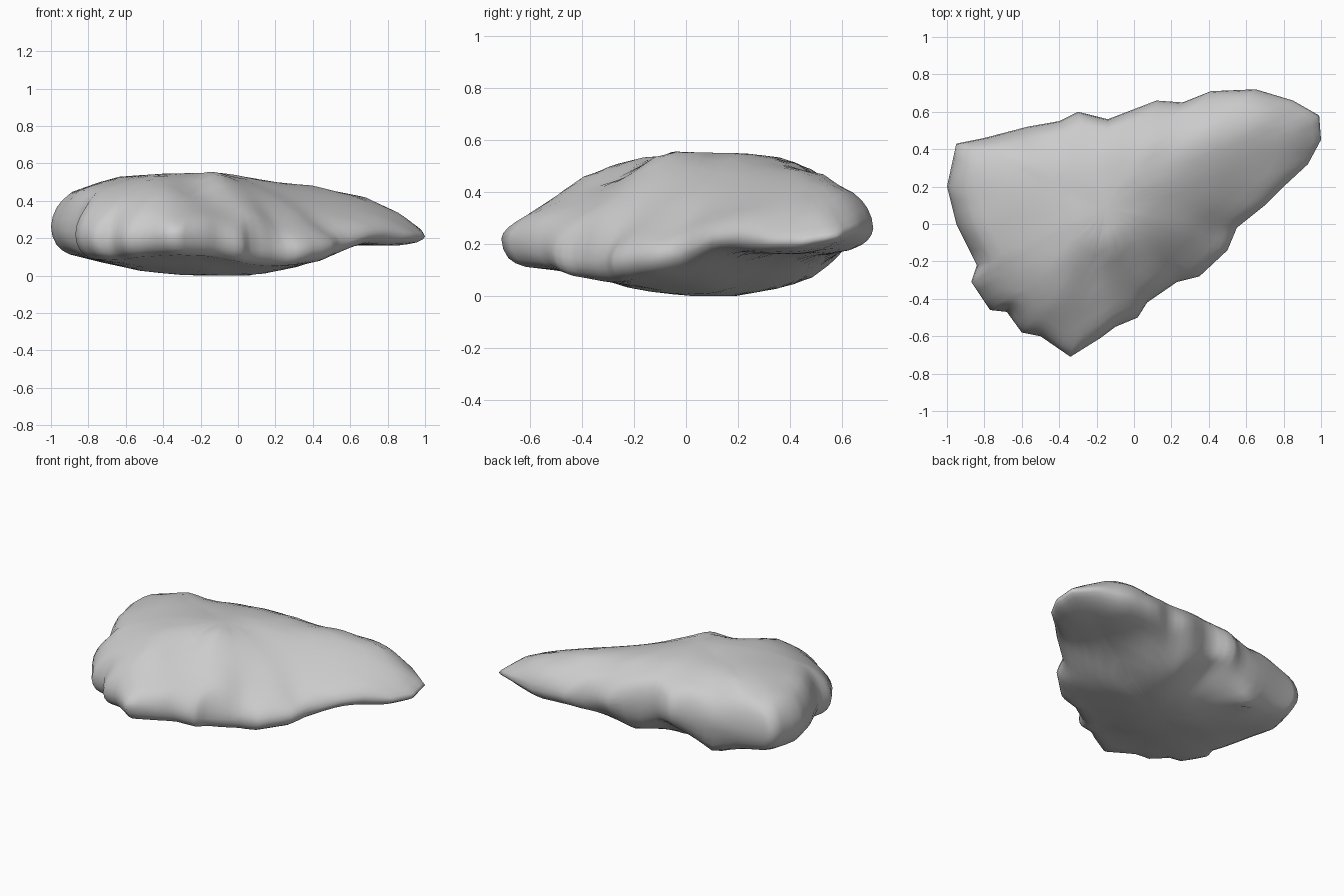
import bpy, bmesh
from mathutils import Vector, noise

if "Cube" in bpy.data.objects:
    bpy.data.objects.remove(bpy.data.objects["Cube"])

# Rim of the boulder: plan outline with the height of its widest line
RIM = [(1, .45, .21), (.99, .58, .23), (.85, .66, .26), (.65, .72, .26), (.41, .71, .27),
       (.26, .65, .28), (.12, .66, .29), (-.14, .56, .32), (-.3, .60, .31), (-.4, .55, .29),
       (-.57, .52, .28), (-.8, .46, .27), (-.95, .43, .27), (-1, .2, .26), (-.95, 0, .25),
       (-.84, -.22, .22), (-.87, -.31, .22), (-.77, -.46, .2), (-.68, -.47, .2), (-.6, -.58, .2),
       (-.5, -.6, .21), (-.34, -.71, .22), (-.18, -.61, .2), (-.1, -.55, .19), (.02, -.5, .16),
       (.07, -.42, .14), (.23, -.31, .13), (.35, -.28, .13), (.5, -.14, .15), (.55, -.02, .17),
       (.7, .1, .22), (.8, .2, .23), (.93, .32, .21)]

# Sampled heights on the upper and lower faces
TOP = [(-.9, .3, .44), (-.9, 0, .42), (-.6, .36, .515), (-.6, 0, .52), (-.75, -.2, .44),
       (-.4, -.2, .525), (-.65, -.42, .37), (-.4, -.4, .455), (-.33, -.6, .32), (-.12, -.1, .54),
       (-.22, -.25, .45), (-.1, -.4, .35), (.1, -.3, .33), (.05, .03, .50), (-.15, .38, .53),
       (-.3, .15, .535), (.12, .2, .505), (.12, .45, .50), (.12, .58, .42), (.3, -.05, .35),
       (.46, -.04, .25), (.35, .2, .43), (.4, .5, .475), (.65, .25, .35), (.68, .56, .415),
       (.87, .48, .33), (.5, .66, .38), (-.4, .5, .44)]
BOTTOM = [(-.1, 0, 0), (.05, .12, 0), (-.5, .1, .025), (-.5, .36, .05), (-.82, .1, .1),
          (-.7, -.3, .075), (-.5, -.42, .09), (-.35, -.58, .105), (-.2, -.4, .09),
          (-.2, -.22, .035), (.15, -.22, .05), (.3, .1, .045), (.2, .4, .055), (.41, .3, .12),
          (.6, .2, .16), (.8, .42, .16), (.65, .6, .17), (-.2, .5, .19), (.02, .5, .08),
          (-.83, .33, .1), (-.55, .48, .08), (-.2, .3, .03)]

CENTRE = Vector((-.15, .08))
RINGS = [(.99, .4), (.965, .72), (.93, .9), (.88, 1), (.8, 1), (.7, 1), (.58, 1),
         (.45, 1), (.32, 1), (.18, 1)]
STEPS = 3


def dist(a, b):
    return ((a[0] - b[0]) ** 2 + (a[1] - b[1]) ** 2 + .0015) ** .5


# Smooth surface through scattered samples (distance kernel plus a constant)
def fit_surface(samples):
    n = len(samples)
    rows = [[dist(p, q) for q in samples] + [1, p[2]] for p in samples]
    rows.append([1] * n + [0, 0])
    for c in range(n + 1):
        best = max(range(c, n + 1), key=lambda r: abs(rows[r][c]))
        rows[c], rows[best] = rows[best], rows[c]
        for r in range(n + 1):
            if r != c:
                f = rows[r][c] / rows[c][c]
                rows[r] = [x - f * y for x, y in zip(rows[r], rows[c])]
    w = [rows[i][-1] / rows[i][i] for i in range(n + 1)]
    return lambda x, y: w[n] + sum(w[i] * dist((x, y), samples[i]) for i in range(n))


# Rim loop
bm = bmesh.new()
rim = []
for i, a in enumerate(RIM):
    a, b = Vector(a), Vector(RIM[(i + 1) % len(RIM)])
    rim += [a.lerp(b, k / STEPS) for k in range(STEPS)]
n = len(rim)
rim_verts = [bm.verts.new(p) for p in rim]


# Close one side with shrinking rings; the edge is thicker towards the left end
def add_side(samples, side, flip):
    edge = [(x, y, z + side * (.08 - .04 * x)) for x, y, z in RIM[::2]]
    height = fit_surface(samples + edge)

    def face(*vs):
        bm.faces.new(vs[::-1] if flip else vs)
    prev = rim_verts
    for scale, blend in RINGS:
        ring = []
        for p in rim:
            q = CENTRE + (p.xy - CENTRE) * scale
            z = p.z + (height(q.x, q.y) - p.z) * blend
            z += .006 * blend * noise.noise(Vector((q.x * 6, q.y * 6, side * 5.5)))
            ring.append(bm.verts.new((q.x, q.y, max(z, 0))))
        for i in range(n):
            j = (i + 1) % n
            face(prev[i], prev[j], ring[j], ring[i])
        prev = ring
    tip = bm.verts.new((*CENTRE, max(0, height(*CENTRE))))
    for i in range(n):
        face(prev[i], prev[(i + 1) % n], tip)


add_side(TOP, 1, False)
add_side(BOTTOM, -1, True)
low = min(v.co.z for v in bm.verts)
for v in bm.verts:
    v.co.z -= low
bmesh.ops.recalc_face_normals(bm, faces=bm.faces)

mesh = bpy.data.meshes.new("boulder")
bm.to_mesh(mesh)
bm.free()
boulder = bpy.data.objects.new("boulder", mesh)
bpy.context.collection.objects.link(boulder)
for poly in mesh.polygons:
    poly.use_smooth = True
